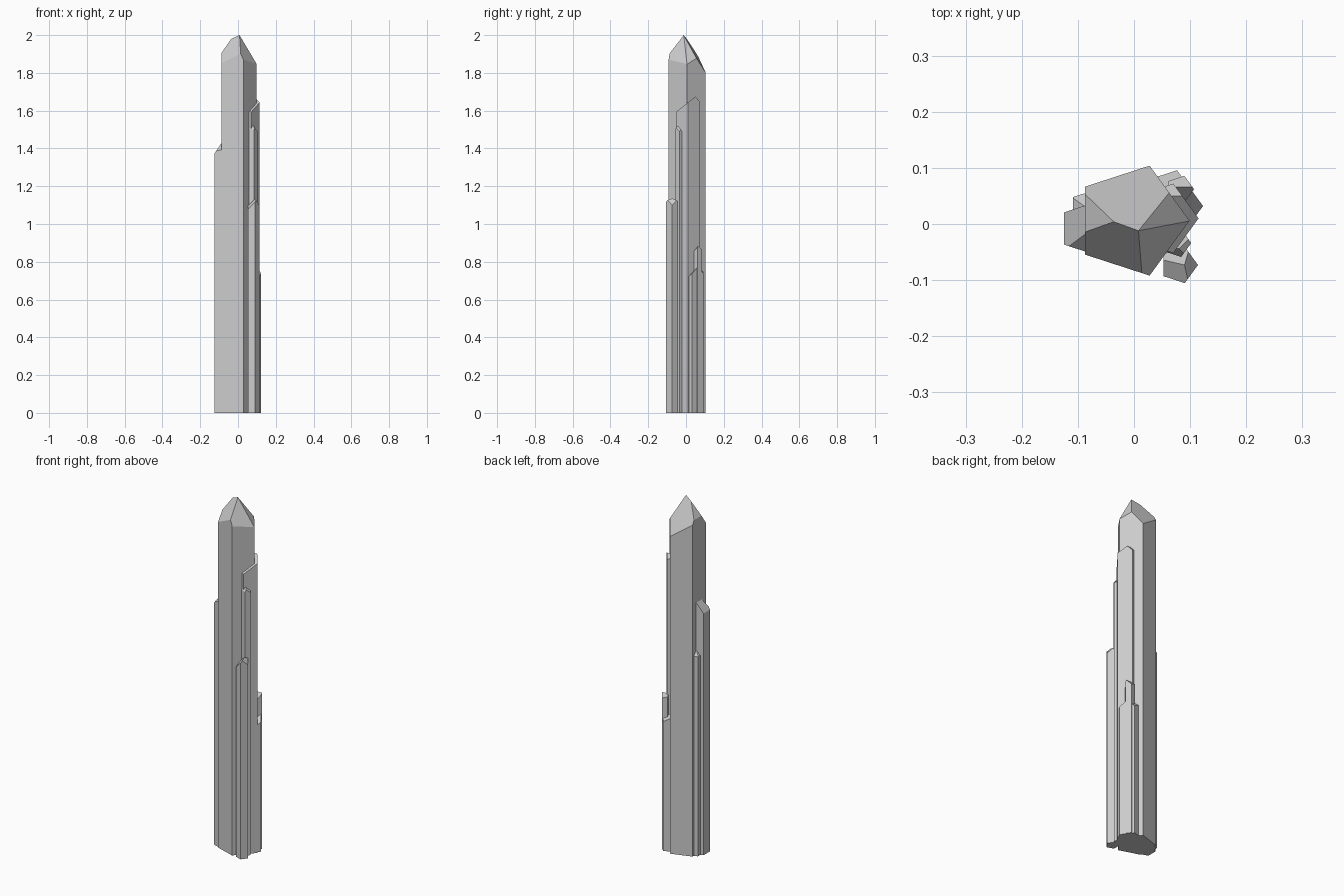
import bpy, bmesh
from math import cos, sin, tau
from mathutils import Vector

if "Cube" in bpy.data.objects:
    bpy.data.objects.remove(bpy.data.objects["Cube"])


def crystal(name, x, y, r, apex, slopes):
    """Five-sided prism trimmed by sloping planes through points (x, y, z) with slopes (dz/dx, dz/dy)."""
    bm = bmesh.new()
    ring = [bm.verts.new((x + r * cos(i * tau / 5), y + r * sin(i * tau / 5), 0)) for i in range(5)]
    base = bm.faces.new(ring)
    top = bmesh.ops.extrude_face_region(bm, geom=[base])['geom']
    bmesh.ops.translate(bm, vec=(0, 0, 3), verts=[g for g in top if isinstance(g, bmesh.types.BMVert)])
    for s in slopes:
        point = s[2] if len(s) > 2 else apex
        cut = bmesh.ops.bisect_plane(bm, geom=bm.verts[:] + bm.edges[:] + bm.faces[:], dist=1e-6,
                                     plane_co=point, plane_no=Vector((-s[0], -s[1], 1)).normalized(),
                                     clear_outer=True)['geom_cut']
        edges = [g for g in cut if isinstance(g, bmesh.types.BMEdge)]
        if edges:
            bmesh.ops.holes_fill(bm, edges=[e for e in edges if e.is_boundary], sides=0)
    if not any(f.calc_center_median().z < 1e-4 for f in bm.faces):
        bm.faces.new([v for v in ring if v.is_valid])
    bmesh.ops.recalc_face_normals(bm, faces=bm.faces[:])
    mesh = bpy.data.meshes.new(name)
    bm.to_mesh(mesh)
    bm.free()
    ob = bpy.data.objects.new(name, mesh)
    bpy.context.collection.objects.link(ob)
    return ob


# Tall central crystal: back, front left, front right, back right and left facets
crystal("main_crystal", -0.004, 0.006, 0.103, (0.008, -0.012, 2.0),
        [(-0.157, -1.68), (0.956, 1.377), (-1.905, 1.149), (-1.585, -0.525),
         (1.45, 0, (-0.036, 0.004, 1.98))])

# Crystals clustered on the right side
crystal("right_upper_crystal", 0.050, 0.010, 0.065, (0.09, 0.05, 1.675), [(0, 0.8), (0, -1.2)])
crystal("right_slim_crystal", 0.076, -0.034, 0.026, (0.08, -0.044, 1.52), [(0.3, 1.6), (0, -1.3), (-1.3, 0)])
crystal("right_front_crystal", 0.080, -0.073, 0.034, (0.09, -0.073, 1.135),
        [(1.2, 0.6), (0.9, -0.7), (-1.5, 0)])
crystal("right_lower_crystal", 0.056, 0.032, 0.067, (0.10, 0.06, 0.77), [(-0.2, 1.0), (-0.2, -1.1)])
crystal("right_small_crystal", 0.082, 0.062, 0.025, (0.09, 0.066, 0.885), [(0, 1.2), (0, -1.2)])

# Crystals clustered on the left side
crystal("left_crystal", -0.085, -0.008, 0.049, (-0.087, -0.018, 1.43), [(1.5, 0.0), (0.6, 1.2)])
crystal("left_small_crystal", -0.085, 0.031, 0.029, (-0.087, 0.031, 1.16), [(1.2, 0), (0.5, -1.0)])
